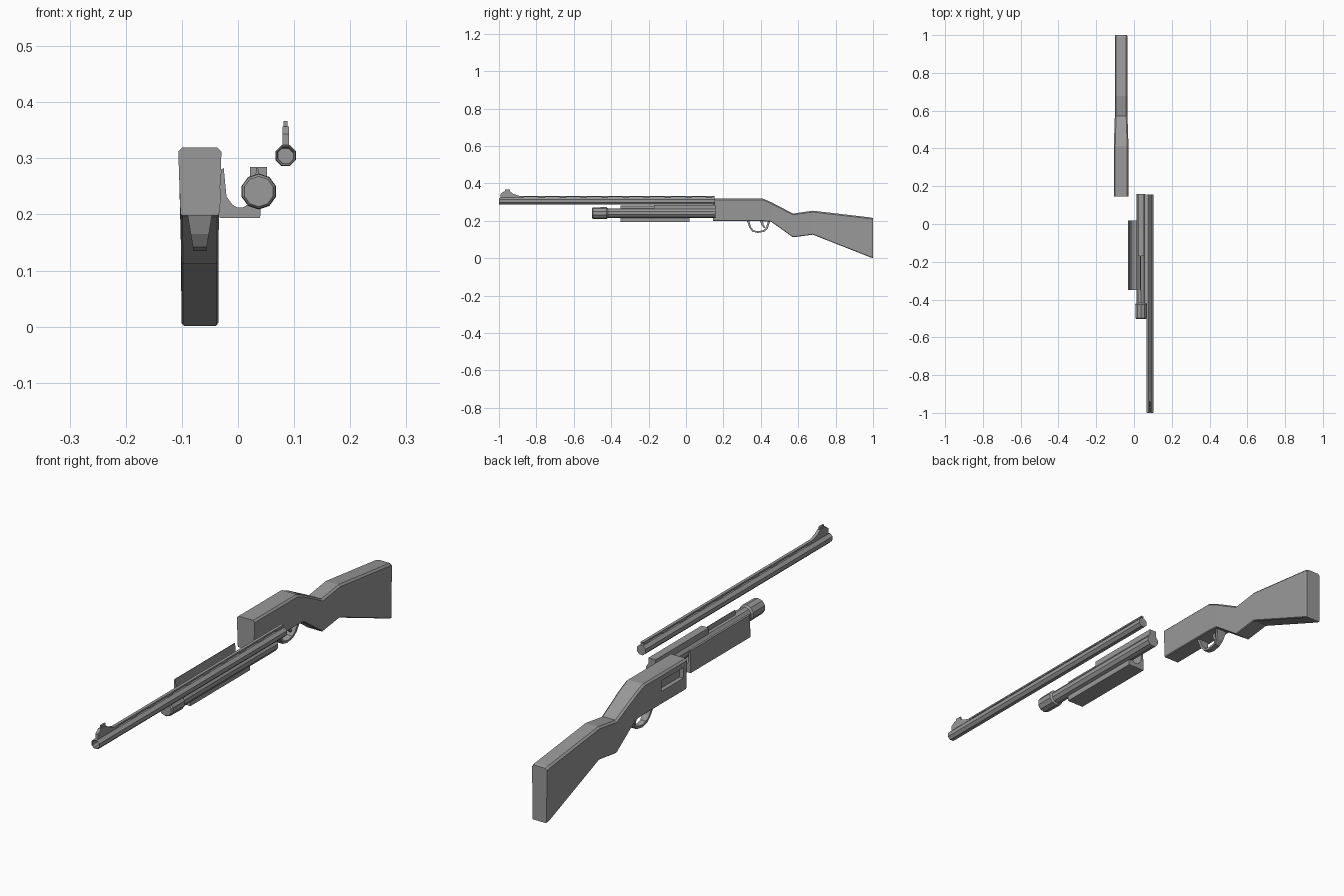
import bpy, bmesh, math

if "Cube" in bpy.data.objects:
    bpy.data.objects.remove(bpy.data.objects["Cube"])

grey = bpy.data.materials.new("gunmetal grey")
grey.diffuse_color = (0.32, 0.32, 0.32, 1)
grey.use_nodes = True
grey.node_tree.nodes["Principled BSDF"].inputs["Base Color"].default_value = grey.diffuse_color


def make(name, bm):
    bmesh.ops.recalc_face_normals(bm, faces=bm.faces)
    me = bpy.data.meshes.new(name)
    bm.to_mesh(me)
    bm.free()
    me.materials.append(grey)
    ob = bpy.data.objects.new(name, me)
    bpy.context.collection.objects.link(ob)
    return ob


def loft(name, rings, closed=False):
    """Skin a list of equal-length point rings; cap the ends or join them."""
    bm = bmesh.new()
    vs = [[bm.verts.new(p) for p in r] for r in rings]
    n = len(vs[0])
    pairs = list(zip(vs, vs[1:])) + ([(vs[-1], vs[0])] if closed else [])
    for a, b in pairs:
        for i in range(n):
            j = (i + 1) % n
            bm.faces.new((a[i], a[j], b[j], b[i]))
    if not closed:
        bm.faces.new(vs[0])
        bm.faces.new(vs[-1])
    return make(name, bm)


def prism_y(name, pts, y0, y1):
    return loft(name, [[(x, y, z) for x, z in pts] for y in (y0, y1)])


def prism_x(name, pts, x0, x1):
    return loft(name, [[(x, y, z) for y, z in pts] for x in (x0, x1)])


def box(name, x0, x1, y0, y1, z0, z1):
    return prism_y(name, [(x0, z0), (x1, z0), (x1, z1), (x0, z1)], y0, y1)


def turned(name, cx, cz, sides, profile):
    """Tube along y from (y, radius) points."""
    return loft(name, [[(cx + r * math.cos((i + .5) * math.tau / sides), y,
                         cz + r * math.sin((i + .5) * math.tau / sides))
                        for i in range(sides)] for y, r in profile])


# receiver and stock: stations of y, bottom, top, half width at bottom and top
SX = -0.068
stations = [(.145, .198, .319, .0345, .0385), (.41, .198, .319, .0345, .0385),
            (.455, .195, .300, .034, .0375), (.572, .112, .239, .033, .0335),
            (.678, .126, .254, .033, .0335), (.988, .004, .218, .033, .0335),
            (1.0, .001, .214, .031, .0315)]
rings = []
for y, b, t, hb, ht in stations:
    c, d = .007, .003
    half = [(hb - d, b), (hb, b + d), (ht, t - c), (ht - c, t)]
    section = half + [(-x, z) for x, z in reversed(half)]
    rings.append([(SX + x, y, z) for x, z in section])
stock = loft("receiver_and_stock", rings)

# ejection port cut into the left side
cutter = box("port_cutter", -.13, -.088, .165, .30, .25, .292)
cutter.hide_render = True
cutter.hide_set(True)
cut = stock.modifiers.new("port", 'BOOLEAN')
cut.operation = 'DIFFERENCE'
cut.solver = 'EXACT'
cut.object = cutter

# trigger guard: tapered strap bent below the receiver
outer = [(.325, .202), (.338, .165), (.355, .142), (.385, .135),
         (.42, .142), (.437, .16), (.452, .202)]
inner = [(.337, .202), (.347, .168), (.360, .150), (.385, .144),
         (.415, .150), (.428, .165), (.440, .202)]
rings = []
for (yo, zo), (yi, zi) in zip(outer, inner):
    w = .012 + .010 * max(0, (zo - .14) / .06)
    rings.append([(SX - w, yo, zo), (SX + w, yo, zo), (SX + w, yi, zi), (SX - w, yi, zi)])
loft("trigger_guard", rings)
prism_x("trigger", [(.395, .202), (.412, .202), (.414, .182), (.424, .163),
                    (.416, .162), (.402, .18)], SX - .005, SX + .005)

# sliding fore-end: U-shaped channel
FX = 0.0035
half = [(.036, .194), (.0365, .205), (.034, .28), (.029, .283),
        (.024, .232), (.013, .217), (.004, .212)]
section = half + [(-x, z) for x, z in reversed(half)]
prism_y("fore_end", [(FX + x, z) for x, z in section], -.35, .018)

# magazine tube with end cap and upper rail
MX, MZ = 0.037, 0.241
turned("magazine_tube", MX, MZ, 10, [(-.43, .026), (.158, .026)])
turned("magazine_cap", MX, MZ, 10,
       [(-.502, .027), (-.497, .031), (-.425, .032), (-.418, .026)])
box("magazine_rail", .021, .052, -.17, .158, .25, .285)

# barrel with a shallow open bore
BX, BZ = 0.085, 0.305
turned("barrel", BX, BZ, 8, [(-.90, .014), (-.998, .0155), (-1.0, .018),
                             (-.995, .020), (.155, .020)])

# ventilated rib on small posts
box("rib", BX - .006, BX + .006, -.93, .152, .328, .334)
for i in range(10):
    y = -.90 + i * .112
    box("rib_post", BX - .005, BX + .005, y, y + .035, .318, .330)

# front sight ramp and bead
prism_x("front_sight", [(-.992, .320), (-.992, .343), (-.975, .357), (-.94, .357),
                        (-.925, .345), (-.89, .333), (-.89, .320)], BX - .006, BX + .006)
box("sight_bead", BX - .0035, BX + .0035, -.968, -.942, .354, .367)
